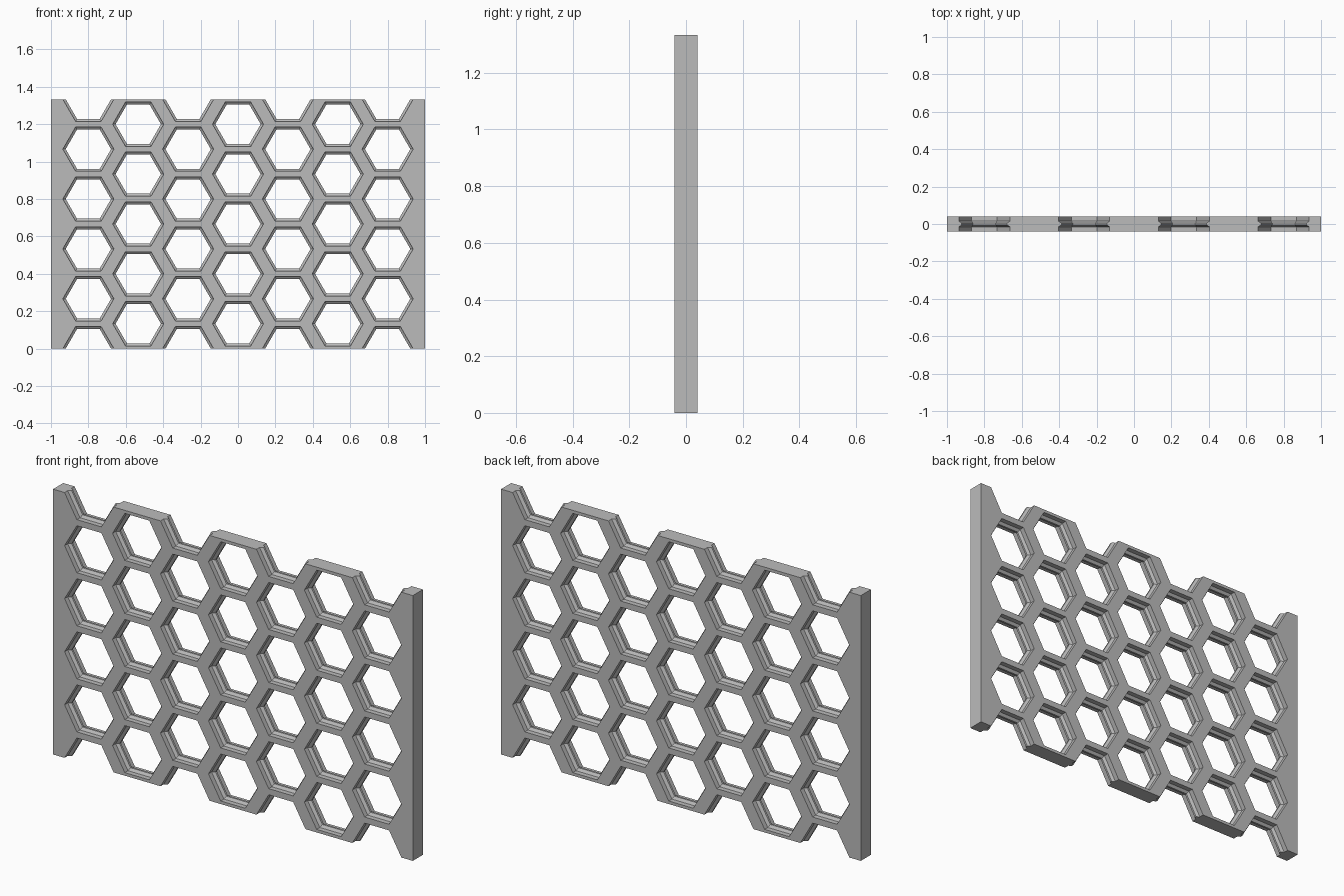
import bpy, bmesh
from math import cos, sin, pi
from mathutils import Vector

if "Cube" in bpy.data.objects:
    bpy.data.objects.remove(bpy.data.objects["Cube"], do_unlink=True)

WIDTH, DEPTH = 2.0, 0.08
PITCH = WIDTH / 7.5
HEIGHT = PITCH * 5
OPEN, LIP = 0.118, 0.105   # hole half-heights at the faces and at the inner ridge

grey = bpy.data.materials.new("light_grey")
colour = (0.5, 0.5, 0.5, 1)
grey.diffuse_color = colour
grey.use_nodes = True
grey.node_tree.nodes["Principled BSDF"].inputs["Base Color"].default_value = colour


def finish(name, bm):
    bmesh.ops.recalc_face_normals(bm, faces=bm.faces)
    mesh = bpy.data.meshes.new(name)
    bm.to_mesh(mesh)
    bm.free()
    mesh.materials.append(grey)
    obj = bpy.data.objects.new(name, mesh)
    bpy.context.collection.objects.link(obj)
    return obj


def hex_hole(bm, x, z):
    # Loft hexagons through the depth, narrowing at the central ridge
    profile = [(-DEPTH, OPEN), (-0.015, OPEN), (-0.005, LIP),
               (0.005, LIP), (0.015, OPEN), (DEPTH, OPEN)]
    rings = []
    for y, half in profile:
        r = half / cos(pi / 6)
        rings.append([bm.verts.new((x + r * cos(i * pi / 3), y, z + r * sin(i * pi / 3)))
                      for i in range(6)])
    for a, b in zip(rings, rings[1:]):
        for i in range(6):
            j = (i + 1) % 6
            bm.faces.new((a[i], a[j], b[j], b[i]))
    bm.faces.new(rings[0])
    bm.faces.new(rings[-1])


# Solid panel
bm = bmesh.new()
bmesh.ops.create_cube(bm, size=1)
bmesh.ops.scale(bm, vec=(WIDTH, DEPTH, HEIGHT), verts=bm.verts)
bmesh.ops.translate(bm, vec=Vector((0, 0, HEIGHT / 2)), verts=bm.verts)
panel = finish("honeycomb_panel", bm)

# Staggered holes: odd columns are shifted so their end holes are cut in half
bm = bmesh.new()
for col in range(-3, 4):
    odd = col % 2
    for row in range(5 + odd):
        hex_hole(bm, col * PITCH, (row + (0 if odd else 0.5)) * PITCH)
cutter = finish("hole_cutter", bm)
cutter.hide_render = True

# Cut the holes and drop the cutter
cut = panel.modifiers.new("holes", 'BOOLEAN')
cut.operation = 'DIFFERENCE'
cut.solver = 'EXACT'
cut.object = cutter
bpy.context.view_layer.objects.active = panel
bpy.ops.object.modifier_apply(modifier=cut.name)
bpy.data.objects.remove(cutter, do_unlink=True)
